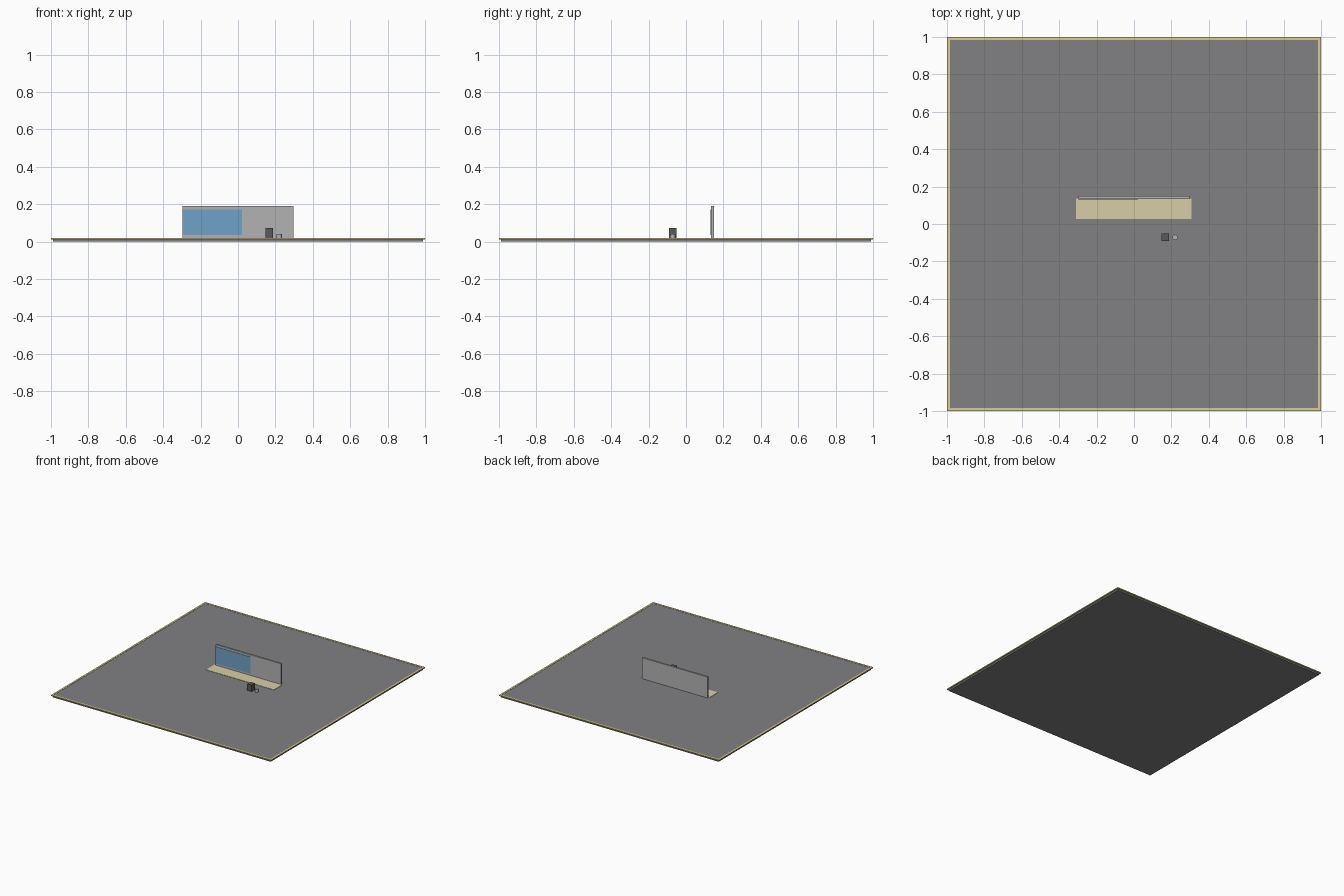
import bpy, bmesh

if "Cube" in bpy.data.objects:
    bpy.data.objects.remove(bpy.data.objects["Cube"])


def paint(obj, name, color):
    mat = bpy.data.materials.get(name) or bpy.data.materials.new(name)
    mat.diffuse_color = (*color, 1)
    mat.use_nodes = True
    mat.node_tree.nodes["Principled BSDF"].inputs["Base Color"].default_value = mat.diffuse_color
    obj.data.materials.append(mat)


def box(name, x, y, z, mat=None):
    """Box from its (min, max) extent on each axis."""
    bpy.ops.mesh.primitive_cube_add(size=1)
    obj = bpy.context.object
    obj.name = name
    for v in obj.data.vertices:
        v.co = [a[0] if c < 0 else a[1] for a, c in zip((x, y, z), v.co)]
    if mat:
        paint(obj, *mat)
    return obj


CONCRETE = ("concrete", (0.22, 0.22, 0.23))
YELLOW = ("yellow", (0.72, 0.62, 0.25))
SAND = ("sand", (0.68, 0.62, 0.38))
WALL = ("wall_grey", (0.45, 0.45, 0.45))
BLUE = ("blue", (0.16, 0.36, 0.58))
DARK = ("dark_grey", (0.1, 0.1, 0.11))

# Floor slab with a yellow line around its edge
box("floor_slab", (-0.99, 0.99), (-0.99, 0.99), (0, 0.018), CONCRETE)
w = 0.015
for s, side in ((-1, "low"), (1, "high")):
    a, b = sorted((s, s * (1 - w)))
    box("edge_line_x_" + side, (a, b), (-1, 1), (0.012, 0.02), YELLOW)
    box("edge_line_y_" + side, (-1 + w, 1 - w), (a, b), (0.012, 0.02), YELLOW)

# Standing wall with a blue screen on its front
box("wall", (-0.298, 0.296), (0.134, 0.149), (0.018, 0.19), WALL)
box("screen", (-0.298, 0.022), (0.131, 0.135), (0.037, 0.173), BLUE)

# Flat strip on the floor in front of the wall
box("floor_strip", (-0.31, 0.308), (0.027, 0.137), (0.017, 0.0205), SAND)

# Small stand and cup
box("stand", (0.148, 0.188), (-0.092, -0.05), (0.018, 0.072), DARK)
bpy.ops.mesh.primitive_cylinder_add(vertices=16, radius=0.014, depth=0.024,
                                    location=(0.22, -0.071, 0.03))
cup = bpy.context.object
cup.name = "cup"
bpy.ops.object.shade_smooth_by_angle()
paint(cup, *WALL)
